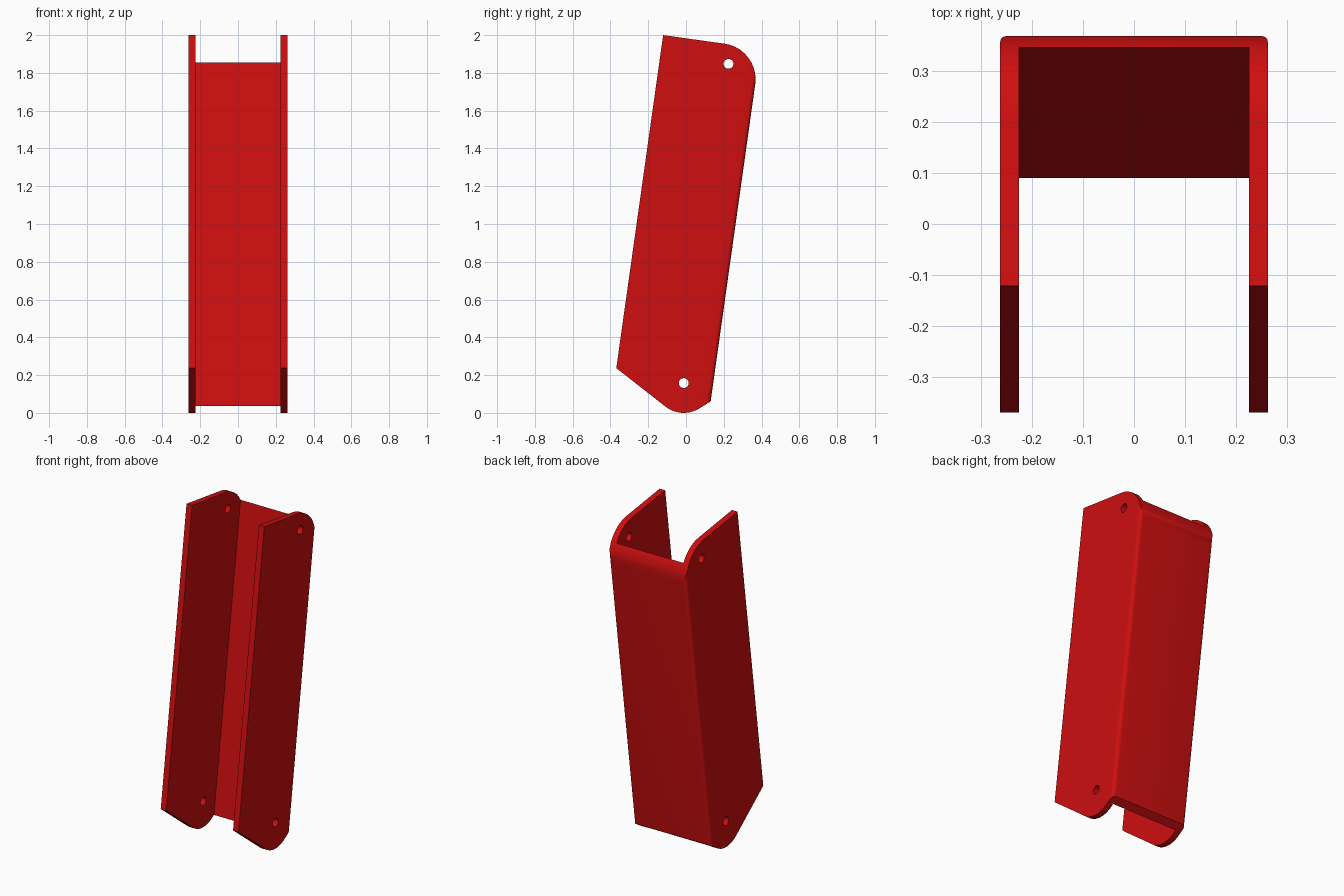
import bpy, bmesh, math

if "Cube" in bpy.data.objects:
    bpy.data.objects.remove(bpy.data.objects["Cube"], do_unlink=True)

TILT = math.radians(8)
HALF_W, WALL, ROUND = 0.262, 0.037, 0.022

red = bpy.data.materials.new("red paint")
red.use_nodes = True
colour = (0.62, 0.0045, 0.005, 1)
red.diffuse_color = colour
red.node_tree.nodes["Principled BSDF"].inputs["Base Color"].default_value = colour


def arc(cx, cy, r, start, end, n):
    """Points on a circular arc, angles in degrees."""
    step = (end - start) / n
    return [(cx + r * math.cos(math.radians(start + i * step)),
             cy + r * math.sin(math.radians(start + i * step))) for i in range(n + 1)]


def prism(name, points, place, vector):
    """Extrude a flat outline along a vector."""
    bm = bmesh.new()
    face = bm.faces.new([bm.verts.new(place(p)) for p in points])
    ext = bmesh.ops.extrude_face_region(bm, geom=[face])
    bmesh.ops.translate(bm, vec=vector,
                        verts=[v for v in ext["geom"] if isinstance(v, bmesh.types.BMVert)])
    bmesh.ops.recalc_face_normals(bm, faces=bm.faces)
    mesh = bpy.data.meshes.new(name)
    bm.to_mesh(mesh)
    bm.free()
    mesh.materials.append(red)
    obj = bpy.data.objects.new(name, mesh)
    bpy.context.collection.objects.link(obj)
    return obj


def cut(target, cutter, operation):
    """Apply a boolean and discard the cutter."""
    cutter.hide_render = True
    bpy.context.view_layer.objects.active = target
    mod = target.modifiers.new("cut", "BOOLEAN")
    mod.object, mod.operation, mod.solver = cutter, operation, "EXACT"
    bpy.ops.object.modifier_apply(modifier=mod.name)
    bpy.data.objects.remove(cutter, do_unlink=True)


# U-shaped section, open to the front, swept along the leaning axis
back = 0.122                                  # y of the back face at z = 0
inner = HALF_W - WALL
section = [(-inner, -0.8), (-inner, back - WALL), (inner, back - WALL), (inner, -0.8), (HALF_W, -0.8)]
section += arc(HALF_W - ROUND, back - ROUND, ROUND, 0, 90, 6)
section += arc(-HALF_W + ROUND, back - ROUND, ROUND, 90, 180, 6)
section += [(-HALF_W, -0.8)]
lean = math.tan(TILT)
channel = prism("channel_bracket", section,
                lambda p: (p[0], p[1] - 0.5 * lean, -0.5), (0, 3 * lean, 3))

# Side outline: square top front, rounded top back, angled bottom with a round lug
c, s, r = math.cos(TILT), math.sin(TILT), 0.19
corner_y, corner_z = 0.393, 1.928
cy, cz = corner_y - r * (c + s), corner_z - r * (c - s)
outline = [(-0.369, 0.237), (-0.121, 2.0)]
outline += arc(cy, cz, r, 90 - 8, -8, 10)
outline += [(0.131, 0.061)]
outline += arc(-0.012, 0.158, 0.158, -62, -127, 8)
cut(channel, prism("side_outline", outline, lambda p: (-1, p[0], p[1]), (2, 0, 0)), "INTERSECT")

# Pin holes through both walls
for y, z in [(0.225, 1.848), (-0.012, 0.158)]:
    circle = arc(y, z, 0.026, 0, 345, 23)
    cut(channel, prism("pin_hole", circle, lambda p: (-1, p[0], p[1]), (2, 0, 0)), "DIFFERENCE")

# Smooth the rounded parts, keep the cut edges sharp
channel.select_set(True)
bpy.context.view_layer.objects.active = channel
bpy.ops.object.shade_smooth_by_angle(angle=math.radians(30))
